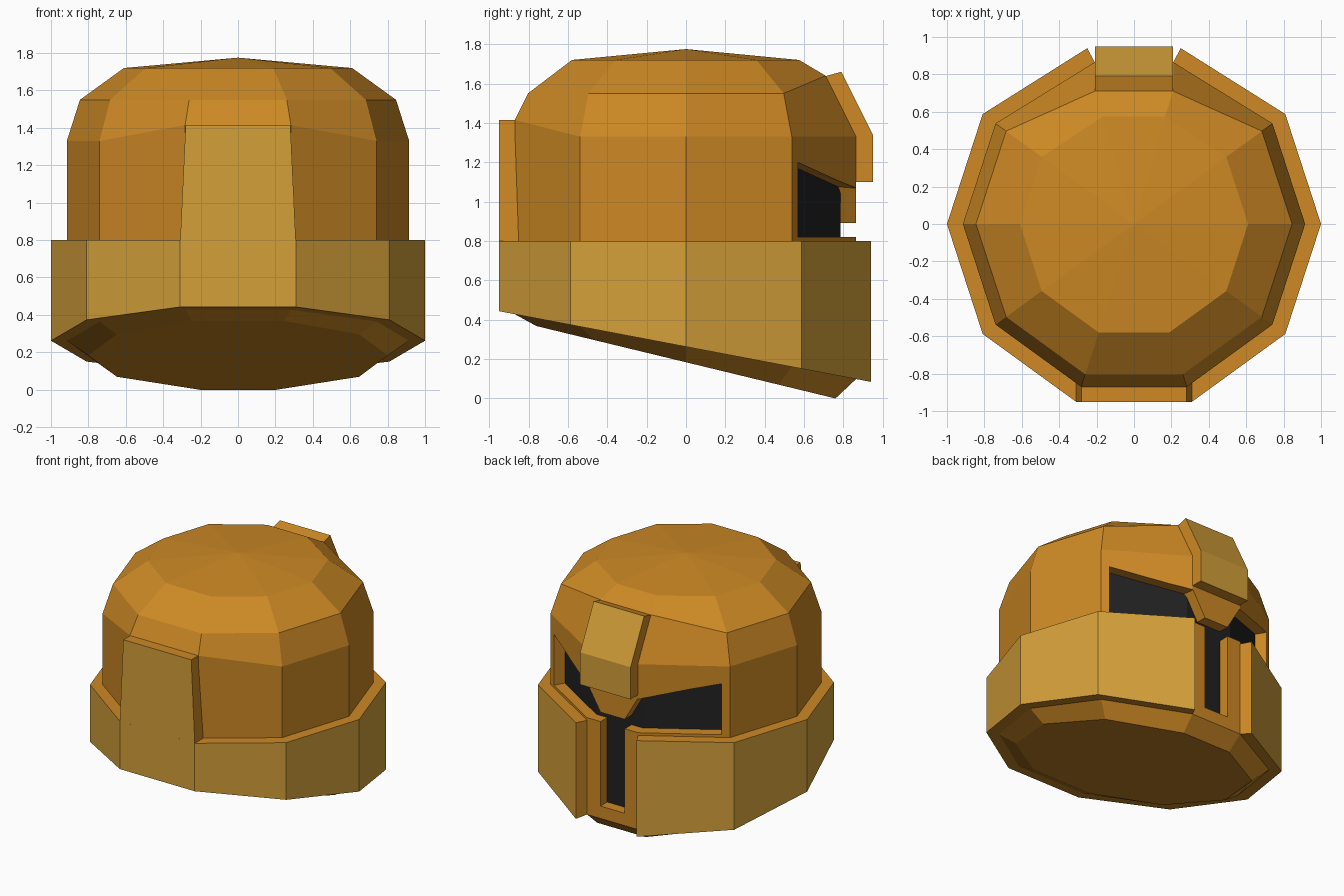
import bpy, bmesh, math
from mathutils import Vector

if "Cube" in bpy.data.objects:
    bpy.data.objects.remove(bpy.data.objects["Cube"])


def material(name, rgb):
    m = bpy.data.materials.new(name)
    m.diffuse_color = (*rgb, 1)
    m.use_nodes = True
    m.node_tree.nodes["Principled BSDF"].inputs["Base Color"].default_value = m.diffuse_color
    return m


MATS = [material("orange", (0.61, 0.25, 0.018)),
        material("gold", (0.66, 0.35, 0.042)),
        material("black", (0.015, 0.015, 0.015))]
ORANGE, GOLD, BLACK = range(3)


def loft(name, rings, closed=True, rule=None, color=ORANGE):
    """Skin a list of equal-length closed point rings; cap both ends or close into a loop."""
    bm = bmesh.new()
    vs = [[bm.verts.new(p) for p in r] for r in rings]
    n = len(rings[0])
    for a, b in zip(vs, vs[1:]):
        for i in range(n):
            j = (i + 1) % n
            bm.faces.new((a[i], a[j], b[j], b[i]))
    bm.faces.new(vs[0][::-1])
    bm.faces.new(vs[-1])
    bmesh.ops.recalc_face_normals(bm, faces=bm.faces)
    for f in bm.faces:
        f.normal_update()
        f.material_index = rule(f) if rule else color
    me = bpy.data.meshes.new(name)
    bm.to_mesh(me)
    bm.free()
    for m in MATS:
        me.materials.append(m)
    ob = bpy.data.objects.new(name, me)
    bpy.context.collection.objects.link(ob)
    return ob


def decagon(r, front):
    """Ten plan points; the two face-side ones are pulled in to 'front'."""
    pts = []
    for i in range(10):
        a = math.radians(36 * i)
        pts.append((r * math.cos(a), r * math.sin(a)))
    pts[2], pts[3] = front, (-front[0], front[1])
    return pts


def ring(r, front, height):
    return [(x, y, height(x, y)) for x, y in decagon(r, front)]


def rim(x, y):
    return 0.262 - 0.19 * y


# Domed helmet body: slanted base, wall, dome rings and shallow peak
body = loft("helmet_body", [
    ring(0.80, (0.20, 0.76), lambda x, y: 0.183 - 0.242 * y),
    ring(0.915, (0.21, 0.865), rim),
    ring(0.915, (0.21, 0.865), lambda x, y: 1.415 if y < -0.8 else 1.33),
    ring(0.845, (0.21, 0.71), lambda x, y: 1.64 if y > 0.6 else 1.55),
    ring(0.61, (0.165, 0.575), lambda x, y: 1.72),
    [(x, y, 1.775) for x, y in decagon(0.004, (0.001, 0.004))]])


# Eye opening and vertical slot: cutters whose back walls become black glass
def column(x, yi, xo, yo, lo, hi):
    return [(x, yi, lo), (xo, yo, lo), (xo, yo, hi), (x, yi, hi)]


half = [(0.65, 0.50, 0.80, 0.75, 0.82, 1.20), (0.19, 0.785, 0.25, 1.0, 0.82, 1.07)]
cols = [column(*h) for h in half]
cols += [[(-x, y, z) for x, y, z in c] for c in cols[::-1]]


def back_wall(f):
    lean = abs(f.normal.z) < 0.2 and f.normal.y < -0.7
    return BLACK if lean else ORANGE


eye_cut = loft("eye_cutter", cols, rule=back_wall)
slot_cut = loft("slot_cutter", [column(s * 0.10, 0.786, s * 0.10, 1.1, 0.19, 0.95)
                                for s in (1, -1)], rule=back_wall)
for cutter in (eye_cut, slot_cut):
    mod = body.modifiers.new("cut", "BOOLEAN")
    mod.operation, mod.solver, mod.object = "DIFFERENCE", "EXACT", cutter
    bpy.context.view_layer.objects.active = body
    bpy.ops.object.modifier_apply(modifier=mod.name)
    bpy.data.objects.remove(cutter)

# Collar: thick band open at the face, gold outside, orange edges
outer = decagon(1.0, (0.25, 0.94))
inner = decagon(0.915, (0.21, 0.865))
order = [2, 1, 0, 9, 8, 7, 6, 5, 4, 3]
sections = []
for i in order:
    (ox, oy), (ix, iy) = outer[i], inner[i]
    sections.append([(ox, oy, rim(ox, oy)), (ox, oy, 0.8),
                     (ix, iy, 0.8), (ix, iy, rim(ix, iy))])


def collar_rule(f):
    c, n = f.calc_center_median(), f.normal
    outside = abs(n.z) < 0.3 and n.x * c.x + n.y * c.y > 0.5
    return GOLD if outside else ORANGE


loft("collar", sections, rule=collar_rule)

# Raised plate on the -y side, rising from the collar
loft("rear_plate", [[(-w, y, z), (w, y, z), (w, -0.84, z), (-w, -0.84, z)]
                    for w, y, z in ((0.309, -0.951, 0.8), (0.28, -0.951, 1.415))],
     rule=lambda f: GOLD if f.normal.y < -0.9 else ORANGE)

# Forehead crest: bent thick plate
profile = [(0.71, 1.638), (0.79, 1.66), (0.95, 1.34), (0.95, 1.10), (0.86, 1.10), (0.86, 1.33)]
loft("brow_crest", [[(s * 0.208, y, z) for y, z in profile] for s in (-1, 1)],
     rule=lambda f: GOLD if f.normal.y > 0.7 else ORANGE)

# Tapered bridge between the eyes
loft("nose_bridge", [[(-w, 0.77, z), (w, 0.77, z), (w, 0.865, z), (-w, 0.865, z)]
                     for w, z in ((0.10, 0.89), (0.208, 1.075))])
